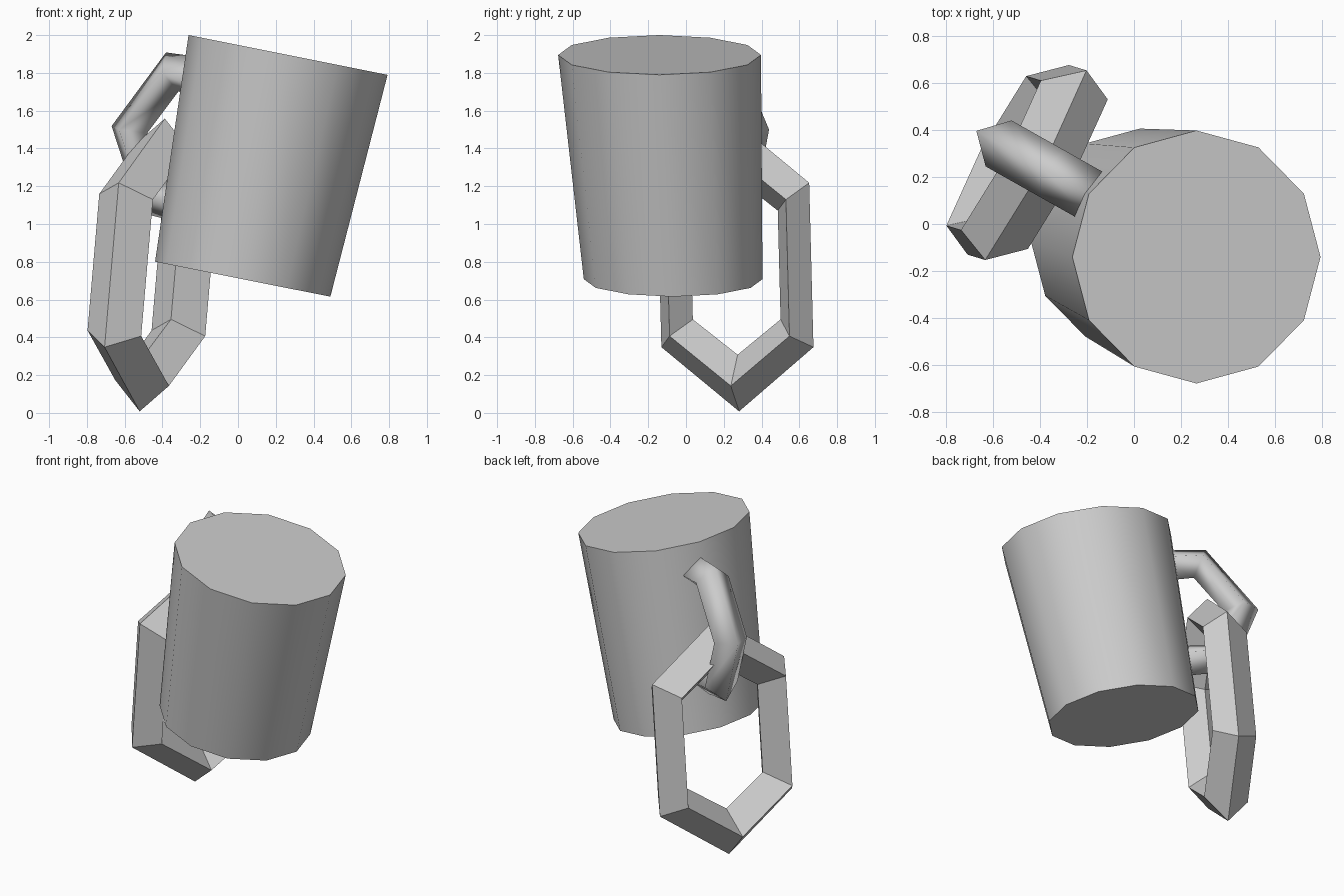
import bpy
import bmesh
from math import cos, sin, pi
from mathutils import Matrix, Vector

cube = bpy.data.objects.get("Cube")
if cube:
    bpy.data.objects.remove(cube, do_unlink=True)

GREY = (0.6, 0.6, 0.6, 1)
grey = bpy.data.materials.new("plain grey")
grey.use_nodes = True
grey.diffuse_color = GREY
for node in grey.node_tree.nodes:
    if node.type == "BSDF_PRINCIPLED":
        node.inputs["Base Color"].default_value = GREY


def finish(name, bm, smooth):
    """Turn a bmesh into an object; smooth() decides the shading of each face."""
    bmesh.ops.recalc_face_normals(bm, faces=bm.faces)
    for face in bm.faces:
        face.smooth = smooth(face)
    mesh = bpy.data.meshes.new(name)
    bm.to_mesh(mesh)
    bm.free()
    mesh.materials.append(grey)
    obj = bpy.data.objects.new(name, mesh)
    bpy.context.collection.objects.link(obj)
    return obj


def loft(name, rings, closed, smooth):
    """Skin a row of rings, either into a loop or a capped tube."""
    bm = bmesh.new()
    rows = [[bm.verts.new(p) for p in ring] for ring in rings]
    pairs = list(zip(rows, rows[1:]))
    if closed:
        pairs.append((rows[-1], rows[0]))
    else:
        bm.faces.new(rows[0])
        bm.faces.new(rows[-1])
    for a, b in pairs:
        for i in range(len(a)):
            j = (i + 1) % len(a)
            bm.faces.new((a[i], a[j], b[j], b[i]))
    return finish(name, bm, lambda face: smooth)


# Mug body: tapered solid, tilted sideways and leaning slightly
bottom, top = Vector((0.025, -0.068, 0.708)), Vector((0.265, -0.14, 1.895))
axes = (Vector((0.981, 0, -0.196)), Vector((0, 1, 0)), top - bottom)
place = Matrix(axes).transposed().to_4x4()
place.translation = (bottom + top) / 2
bm = bmesh.new()
bmesh.ops.create_cone(bm, cap_ends=True, segments=12, radius1=0.473,
                      radius2=0.537, depth=1, matrix=Matrix.Rotation(pi / 2, 4, "Z"))
bm.transform(place)
body = finish("mug_body", bm, lambda face: len(face.verts) == 4)
# Keep the rims crisp
for edge in body.data.edges:
    z = [(place.inverted() @ body.data.vertices[v].co).z for v in edge.vertices]
    edge.use_edge_sharp = abs(z[0] - z[1]) < 0.1

# Handle: four-sided bent tube; each entry is reach, height and outward direction
out, side = Vector((-0.871, 0.491, 0)), Vector((0.055, 0.0975, 0))
up = Vector((0, 0, 1))
path = [(0.12, 1.76, -0.17, 0.98), (0.40, 1.805, 0.34, 0.94), (0.66, 1.50, 0.985, 0.17),
        (0.527, 1.145, 0.64, -0.77), (0.22, 1.09, 0.17, -0.98)]
rings = []
for reach, height, dx, dz in path:
    centre = Vector((0, 0.018, 0)) + out * reach + up * height
    offset = (out * dx + up * dz) * 0.11
    rings.append([centre + offset, centre + side, centre - offset, centre - side])
loft("mug_handle", rings, False, True)

# Chain link: long six-cornered loop with a diamond section
middle = Vector((-0.454, 0.261, 0.783))
across, along = Vector((0.471, 0.882, 0)), Vector((0.086, -0.026, 1))
thick = Vector((0.142, -0.04, -0.015))
rings = []
for i in range(6):
    angle = i * pi / 3
    a, b = sin(angle), cos(angle)
    tip = abs(a) < 0.1
    long_out, long_in = (0.775, 0.475) if tip else (0.87, 0.576)
    outer = middle + across * a * 0.527 + along * b * long_out
    inner = middle + across * a * 0.304 + along * b * long_in
    core = (outer + inner) / 2
    rings.append([outer, core + thick, inner, core - thick])
loft("chain_link", rings, True, False)
